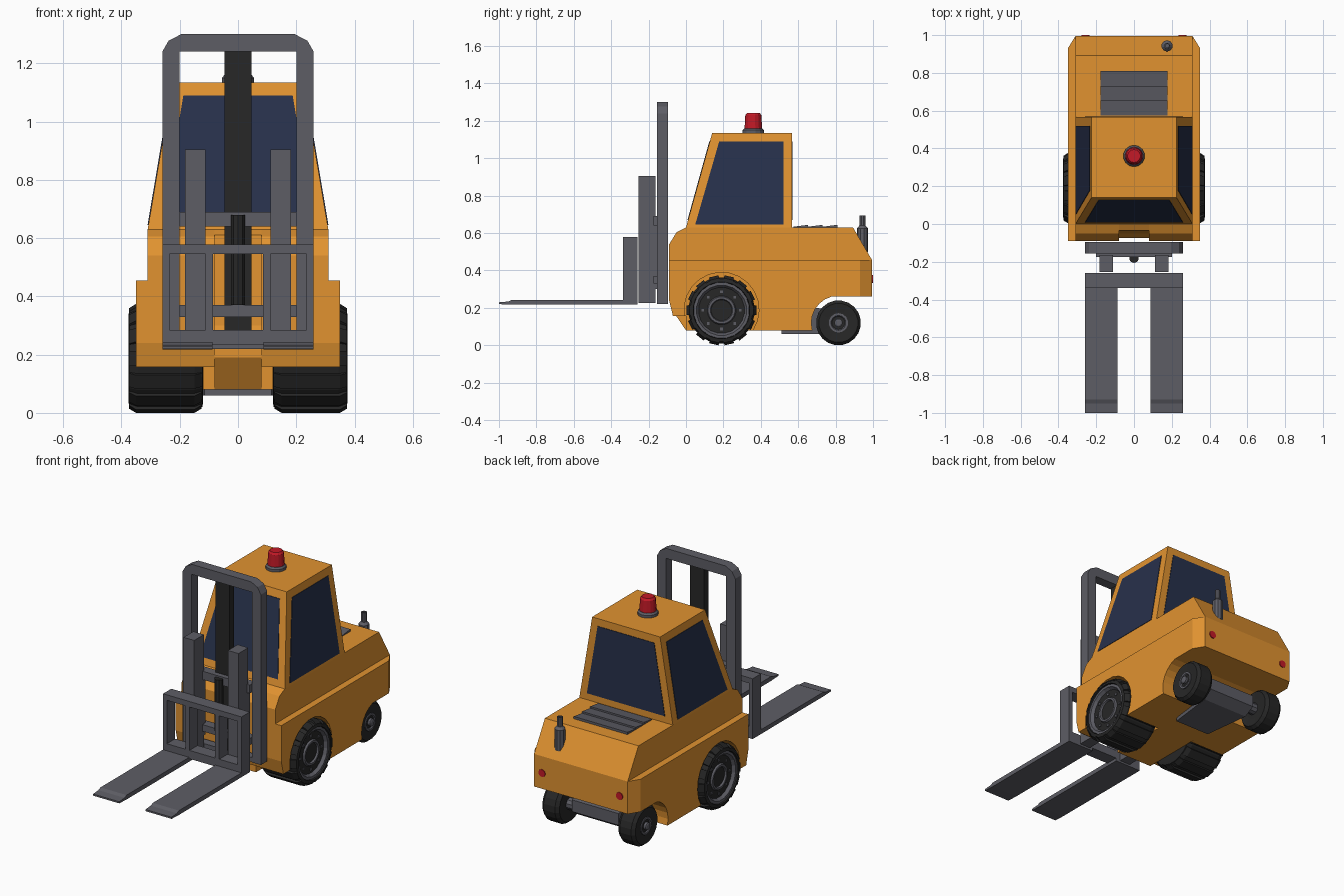
import bpy, bmesh
from math import sin, cos, pi, radians
from mathutils import Vector

if "Cube" in bpy.data.objects:
    bpy.data.objects.remove(bpy.data.objects["Cube"])


def material(name, color):
    m = bpy.data.materials.new(name)
    m.diffuse_color = (*color, 1)
    m.use_nodes = True
    m.node_tree.nodes["Principled BSDF"].inputs["Base Color"].default_value = m.diffuse_color
    return m


ORANGE = material("orange_paint", (0.75, 0.29, 0.03))
GLASS = material("dark_glass", (0.02, 0.03, 0.07))
BLACK = material("black_rubber", (0.02, 0.02, 0.02))
GREY = material("grey_metal", (0.11, 0.11, 0.13))
RED = material("red_lamp", (0.55, 0.01, 0.02))


def finish(name, bm, mat, mirror=False):
    bmesh.ops.recalc_face_normals(bm, faces=bm.faces)
    me = bpy.data.meshes.new(name)
    bm.to_mesh(me)
    bm.free()
    me.materials.append(mat)
    ob = bpy.data.objects.new(name, me)
    bpy.context.collection.objects.link(ob)
    if mirror:
        mod = ob.modifiers.new("mirror", "MIRROR")
        mod.use_mirror_merge = False
    return ob


def extrude(bm, pts, vec):
    f = bm.faces.new([bm.verts.new(p) for p in pts])
    r = bmesh.ops.extrude_face_region(bm, geom=[f], use_keep_orig=True)
    bmesh.ops.translate(bm, vec=vec, verts=[v for v in r["geom"] if isinstance(v, bmesh.types.BMVert)])


def side_prism(name, prof, x0, x1, mat, mirror=False):
    """(y, z) profile extruded from x0 to x1."""
    bm = bmesh.new()
    extrude(bm, [(x0, y, z) for y, z in prof], (x1 - x0, 0, 0))
    return finish(name, bm, mat, mirror)


def front_prism(name, prof, y0, y1, mat, mirror=False):
    """(x, z) profile extruded from y0 to y1."""
    bm = bmesh.new()
    extrude(bm, [(x, y0, z) for x, z in prof], (0, y1 - y0, 0))
    return finish(name, bm, mat, mirror)


def box(name, x0, x1, y0, y1, z0, z1, mat=GREY, mirror=False):
    return side_prism(name, [(y0, z0), (y1, z0), (y1, z1), (y0, z1)], x0, x1, mat, mirror)


def lathe(name, prof, axis, centre, n, mat, mirror=False):
    """(radius, height) profile spun about an axis, with capped ends."""
    bm = bmesh.new()
    c = Vector(centre)

    def place(r, h, a):
        u, v = r * cos(a), r * sin(a)
        return c + Vector({"x": (h, u, v), "y": (u, h, v), "z": (u, v, h)}[axis])
    rings = [[bm.verts.new(place(r, h, 2 * pi * (i + .5) / n)) for i in range(n)] for r, h in prof]
    for p, q in zip(rings, rings[1:]):
        for i in range(n):
            j = (i + 1) % n
            bm.faces.new((p[i], p[j], q[j], q[i]))
    bm.faces.new(rings[0])
    bm.faces.new(rings[-1])
    return finish(name, bm, mat, mirror)


def arc(cy, cz, r, a0, a1, n):
    angs = [radians(a0 + (a1 - a0) * i / n) for i in range(n + 1)]
    return [(cy + r * cos(a), cz + r * sin(a)) for a in angs]


# Lower body sides with front and rear wheel arches, rear corners cut off
rear_arch = arc(.815, .12, .145, 196, 105, 6)
tail = [(.995, .26), (.995, .455)]
lower = ([(-.09, .455), (-.09, .24), (-.07, .157)] + arc(.19, .19, .2, 189.5, -33.4, 14)
         + rear_arch + tail)
bm = bmesh.new()
extrude(bm, [(.12, y, z) for y, z in lower], (.23, 0, 0))
cut = bmesh.ops.bisect_plane(bm, geom=bm.verts[:] + bm.edges[:] + bm.faces[:], plane_co=(.31, .995, 0),
                             plane_no=(.065, .04, 0), clear_outer=True)
bmesh.ops.contextual_create(bm, geom=[e for e in cut["geom_cut"] if isinstance(e, bmesh.types.BMEdge)])
finish("lower_body_side", bm, ORANGE, True)

# Inner chassis between the front wheels, and recessed centre
side_prism("inner_chassis", [(-.09, .455), (-.09, .24), (-.07, .157), (0, .157), (0, .08)]
           + rear_arch + tail, .08, .12, ORANGE, True)
side_prism("centre_chassis", [(0, .63), (-.035, .61), (-.05, .3), (-.075, .24), (-.075, .19), (0, .08)]
           + rear_arch + tail + [(.893, .63)], -.08, .08, ORANGE)

# Upper hull and engine cover
side_prism("upper_hull", [(-.09, .455), (.995, .455), (.893, .63), (0, .63), (-.05, .605), (-.09, .54)],
           .08, .31, ORANGE, True)

# Cab tapering to the roof
Z0, Z1 = .63, 1.135


def cab_x(z):
    return .31 - .085 * (z - Z0) / (Z1 - Z0)


def cab_front(z):
    return .14 * (z - Z0) / (Z1 - Z0)


bm = bmesh.new()
for z in (Z0, Z1):
    for s in (-1, 1):
        for y in (cab_front(z), .567):
            bm.verts.new((s * cab_x(z), y, z))
bmesh.ops.convex_hull(bm, input=bm.verts[:])
bmesh.ops.dissolve_limit(bm, angle_limit=.01, verts=bm.verts[:], edges=bm.edges[:])
finish("cab", bm, ORANGE)


# Windows as thin panes just proud of the cab walls
def pane(name, pts, offset, mirror=False):
    bm = bmesh.new()
    extrude(bm, pts, [.006 * v for v in offset])
    finish(name, bm, GLASS, mirror)


lo, hi = .645, 1.09
pane("side_window", [(cab_x(z) - .003, y, z) for y, z in
                     ((cab_front(lo) + .045, lo), (.52, lo), (.52, hi), (cab_front(hi) + .05, hi))], (1, 0, 0), True)
for name, yf, d in (("windscreen", lambda z: cab_front(z) + .003, -1), ("rear_window", lambda z: .564, 1)):
    pane(name, [(s * (cab_x(z) - .045), yf(z), z) for s, z in ((-1, .67), (1, .67), (1, hi), (-1, hi))], (0, d, 0))

# Engine louvres
slats = [(.575, .625)]
for i in range(3):
    y = .575 + i * .078
    slats += [(y, .634), (y + .078, .644)]
side_prism("engine_louvres", slats + [(.809, .625)], -.178, .178, GREY)

# Beacon, exhaust, tail lights
lathe("beacon_base", [(.057, 1.13), (.057, 1.15), (.048, 1.16)], "z", (0, .36, 0), 14, GREY)
lathe("beacon_lamp", [(.047, 1.158), (.043, 1.23), (.034, 1.242)], "z", (0, .36, 0), 14, RED)
lathe("exhaust", [(.03, .5), (.03, .625), (.016, .64), (.016, .695), (.01, .695), (.01, .66)],
      "z", (.175, .943, 0), 10, GREY)
lathe("tail_light", [(.022, .98), (.022, 1.0)], "y", (.257, 0, .355), 12, RED, True)

# Front wheels: tyre, tread lugs, rim
FC = (0, .19, .187)
lathe("front_tyre", [(.15, .12), (.168, .122), (.178, .15), (.178, .345), (.168, .372), (.152, .376), (.148, .35)],
      "x", FC, 24, BLACK, True)
bm = bmesh.new()
for i in range(14):
    a = 2 * pi * i / 14
    d, t = Vector((0, cos(a), sin(a))), Vector((0, -sin(a), cos(a)))
    c = Vector(FC) + d * .165
    prof = [(.125, 0), (.374, 0), (.374, .006), (.35, .021), (.15, .021), (.125, .006)]
    extrude(bm, [c + d * r + t * -.026 + Vector((x, 0, 0)) for x, r in prof], t * .052)
finish("front_tread", bm, BLACK, True)
lathe("front_rim", [(.15, .3), (.15, .368), (.135, .368), (.12, .345), (.08, .345), (.072, .36), (.06, .36), (.055, .348)],
      "x", FC, 20, GREY, True)
bm = bmesh.new()
for i in range(8):
    a = 2 * pi * i / 8
    bmesh.ops.create_cube(bm, size=.014)
    bmesh.ops.translate(bm, verts=bm.verts[-8:], vec=(.348, FC[1] + .1 * cos(a), FC[2] + .1 * sin(a)))
finish("wheel_nuts", bm, GREY, True)

# Rear wheels with hubs and axle
RC = (0, .815, .12)
lathe("rear_tyre", [(.06, .2), (.105, .195), (.12, .215), (.12, .29), (.105, .308), (.06, .304)],
      "x", RC, 20, BLACK, True)
lathe("rear_hub", [(.052, .28), (.052, .31), (.04, .31), (.032, .3), (.022, .3), (.022, .318), (.014, .322)],
      "x", RC, 14, GREY, True)
lathe("rear_axle", [(.035, -.2), (.035, .2)], "x", RC, 10, GREY)

# Underbody housing, narrower at the front
bm = bmesh.new()
for y, z, w in ((.51, .06, .115), (.51, .1, .115), (.80, .06, .15), (.86, .1, .155), (.86, .17, .155), (.7, .2, .15)):
    for s in (-1, 1):
        bm.verts.new((s * w, y, z))
bmesh.ops.convex_hull(bm, input=bm.verts[:])
bmesh.ops.dissolve_limit(bm, angle_limit=.02, verts=bm.verts[:], edges=bm.edges[:])
finish("underbody_housing", bm, GREY)

# Outer mast frame
half = [(.2, .22), (.26, .22), (.26, 1.24), (.238, 1.278), (.195, 1.3)]
arch = half + [(-x, z) for x, z in half[::-1]] + [(-.2, 1.24), (.2, 1.24)]
front_prism("mast_frame", arch, -.155, -.095, GREY)
box("mast_foot", -.2, .2, -.15, -.1, .22, .245)
box("mast_crossbar", -.2, .2, -.175, -.12, .64, .69)
box("mast_lower_crossbar", -.2, .2, -.175, -.12, .33, .37)
box("lift_column", -.046, .046, -.145, -.105, .24, 1.245, BLACK)

# Inner mast rails and lift cylinder
box("inner_rail", .112, .182, -.255, -.163, .225, .905, GREY, True)
box("rail_bracket", .115, .18, -.17, -.145, .3, .68, GREY, True)
lathe("lift_cylinder", [(.026, .37), (.026, .68)], "z", (0, -.18, 0), 10, BLACK)

# Fork carriage
box("carriage_top", -.26, .26, -.338, -.26, .545, .578)
box("carriage_bottom", -.26, .26, -.338, -.26, .235, .285)
box("carriage_side", .235, .26, -.338, -.26, .28, .55, GREY, True)
box("carriage_post", .085, .112, -.338, -.26, .28, .55, GREY, True)

# Fork blades with thinner tips
side_prism("fork", [(-1, .22), (-1, .23), (-.95, .234), (-.93, .243), (-.26, .243), (-.26, .217), (-.93, .217)],
           .087, .26, GREY, True)
